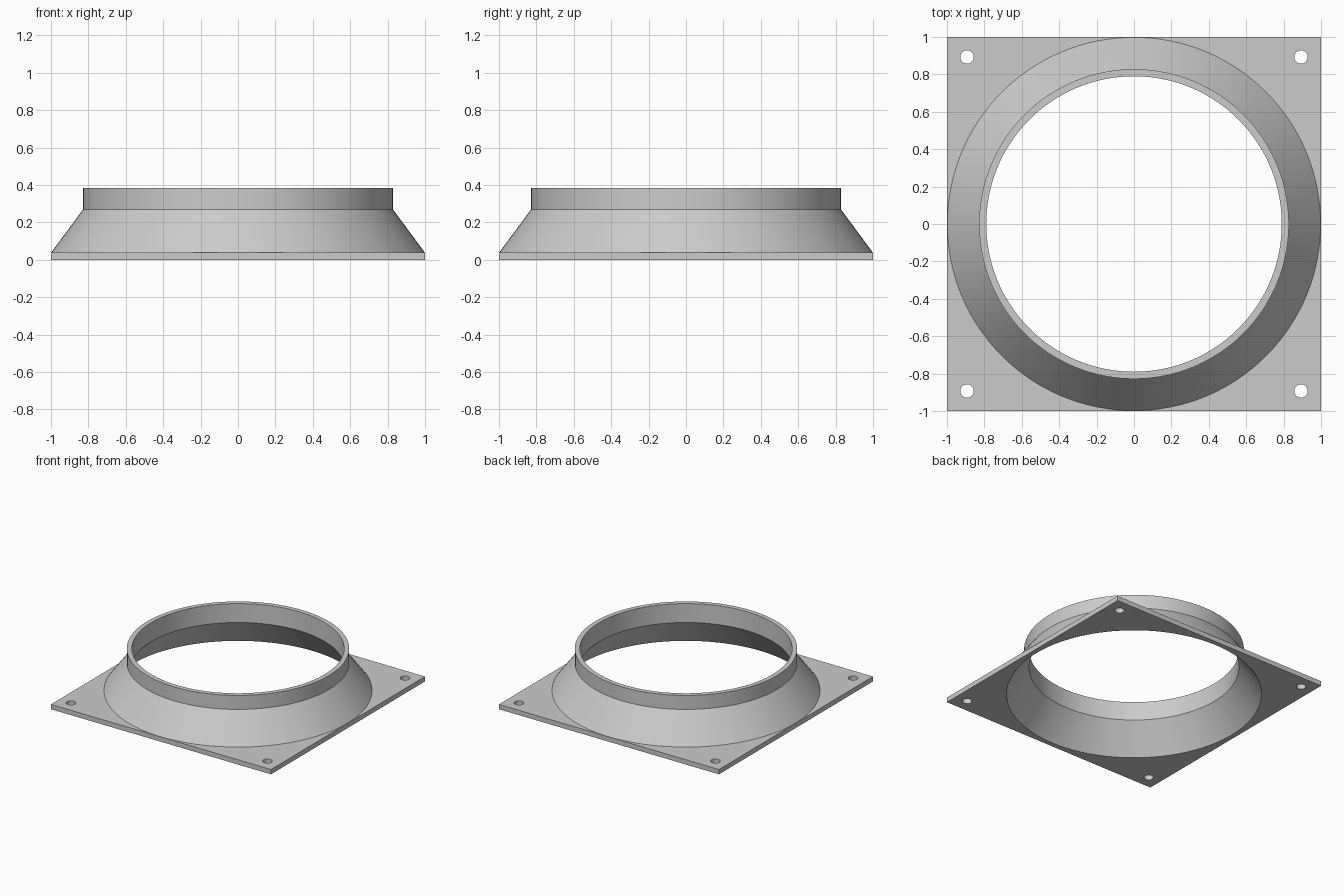
import bpy
import bmesh
from math import radians
from mathutils import Matrix, Vector

if "Cube" in bpy.data.objects:
    bpy.data.objects.remove(bpy.data.objects["Cube"], do_unlink=True)

HEIGHT, PLATE, WALL_R, BORE_R = 0.385, 0.04, 0.828, 0.79
SEGMENTS = 128

grey = bpy.data.materials.new("plain grey")
grey.use_nodes = True
colour = (0.6, 0.6, 0.6, 1)
grey.diffuse_color = colour
grey.node_tree.nodes["Principled BSDF"].inputs["Base Color"].default_value = colour


def add_object(name, bm):
    mesh = bpy.data.meshes.new(name)
    bmesh.ops.recalc_face_normals(bm, faces=bm.faces)
    bm.to_mesh(mesh)
    bm.free()
    mesh.materials.append(grey)
    obj = bpy.data.objects.new(name, mesh)
    bpy.context.collection.objects.link(obj)
    return obj


def turned_solid(name, profile, segments, centre=(0, 0)):
    """Solid of revolution with flat caps from (radius, z) points."""
    bm = bmesh.new()
    rings = []
    for r, z in profile:
        at = Matrix.Translation((centre[0], centre[1], z))
        rings.append([bm.verts.new(at @ (Matrix.Rotation(radians(360 * i / segments), 3, "Z")
                                         @ Vector((r, 0, 0)))) for i in range(segments)])
    for low, high in zip(rings, rings[1:]):
        for i in range(segments):
            j = (i + 1) % segments
            bm.faces.new((low[i], low[j], high[j], high[i]))
    bm.faces.new(rings[0][::-1])
    bm.faces.new(rings[-1])
    return add_object(name, bm)


def combine(target, tool, operation):
    mod = target.modifiers.new(operation.lower(), "BOOLEAN")
    mod.operation, mod.object, mod.solver = operation, tool, "EXACT"
    bpy.context.view_layer.objects.active = target
    bpy.ops.object.modifier_apply(modifier=mod.name)
    bpy.data.objects.remove(tool, do_unlink=True)


# Square mounting plate
bm = bmesh.new()
bmesh.ops.create_cube(bm, size=1, matrix=Matrix.Translation((0, 0, PLATE / 2))
                      @ Matrix.Diagonal((2, 2, PLATE, 1)))
flange = add_object("duct_flange", bm)

# Tapered skirt and straight collar
combine(flange, turned_solid("collar", [(0.99, PLATE / 2), (0.998, PLATE), (WALL_R, 0.27),
                                        (WALL_R, HEIGHT)], SEGMENTS), "UNION")

# Bore following the outer shape
combine(flange, turned_solid("bore", [(0.997, -0.05), (BORE_R, 0.23), (BORE_R, 0.5)],
                             SEGMENTS), "DIFFERENCE")

# Corner screw holes
for sx in (-1, 1):
    for sy in (-1, 1):
        hole = turned_solid("screw_hole", [(0.036, -0.1), (0.036, 0.1)], 32,
                            (0.893 * sx, 0.893 * sy))
        combine(flange, hole, "DIFFERENCE")

# Smooth round walls, crisp edges
bpy.ops.object.select_all(action="DESELECT")
flange.select_set(True)
bpy.context.view_layer.objects.active = flange
bpy.ops.object.shade_smooth_by_angle(angle=radians(25))
